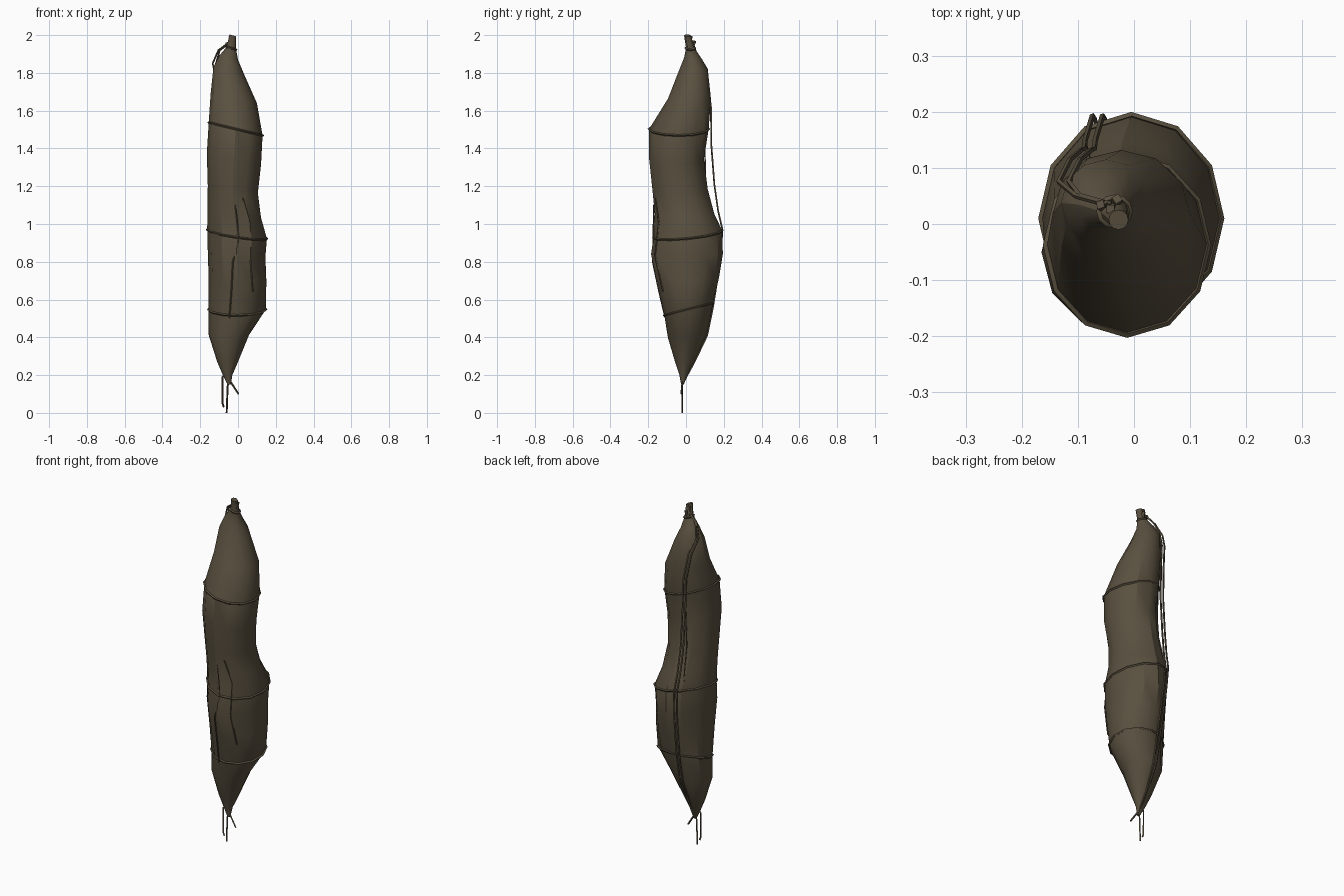
import bpy, bmesh, math
from mathutils import Vector

if "Cube" in bpy.data.objects:
    bpy.data.objects.remove(bpy.data.objects["Cube"])

mat = bpy.data.materials.new("dark brown cloth")
mat.diffuse_color = (0.1, 0.08, 0.05, 1)
mat.use_nodes = True
mat.node_tree.nodes["Principled BSDF"].inputs["Base Color"].default_value = mat.diffuse_color
SIDES = 12

# body sections from top: z, xmin, xmax, ymin, ymax, tilt along x, tilt along y
S = [
    (1.99, -.045, -.010, -.010, .025, -.30, .0),
    (1.92, -.060, -.010, .000, .045, -.30, .0),
    (1.87, -.100, .000, -.010, .080, -.20, .0),
    (1.80, -.130, .030, -.040, .115, -.20, .1),
    (1.66, -.145, .100, -.095, .132, -.20, .0),
    (1.50, -.155, .130, -.195, .120, -.24, .0),
    (1.34, -.165, .122, -.195, .095, -.20, .0),
    (1.18, -.160, .105, -.178, .115, -.15, .0),
    (1.05, -.162, .122, -.165, .150, -.15, .0),
    (.945, -.163, .153, -.172, .192, -.15, .1),
    (.840, -.160, .145, -.185, .195, -.10, .0),
    (.700, -.155, .150, -.155, .175, .0, .1),
    (.545, -.157, .148, -.115, .143, .0, .25),
    (.410, -.155, .058, -.095, .115, .0, .15),
    (.270, -.110, .000, -.058, .045, .0, .0),
    (.200, -.080, -.030, -.035, .010, .0, .0),
    (.150, -.055, -.038, -.026, -.012, .0, .0),
]


def point(s, a, out=0.0):
    z, x0, x1, y0, y1, tx, ty = s
    x = (x0 + x1) / 2 + ((x1 - x0) / 2 + out) * math.cos(a)
    y = (y0 + y1) / 2 + ((y1 - y0) / 2 + out) * math.sin(a)
    return Vector((x, y, z + tx * x + ty * y))


def surface(deg, z, out=0.003):
    for a, b in zip(S, S[1:]):
        if a[0] >= z >= b[0]:
            t = (a[0] - z) / (a[0] - b[0])
            mix = [p + (q - p) * t for p, q in zip(a, b)]
            return point(mix, math.radians(deg), out)


def add(name, mesh, angle=30):
    ob = bpy.data.objects.new(name, mesh)
    bpy.context.collection.objects.link(ob)
    mesh.materials.clear()
    mesh.materials.append(mat)
    bpy.ops.object.select_all(action='DESELECT')
    ob.select_set(True)
    bpy.context.view_layer.objects.active = ob
    bpy.ops.object.shade_smooth_by_angle(angle=math.radians(angle))
    return ob


def tube(name, pts, r=0.005, closed=False):
    cu = bpy.data.curves.new(name + "_path", 'CURVE')
    cu.dimensions = '3D'
    cu.bevel_depth = r
    cu.bevel_resolution = 0
    cu.use_fill_caps = True
    sp = cu.splines.new('POLY')
    sp.points.add(len(pts) - 1)
    for p, co in zip(sp.points, pts):
        p.co = (*co, 1)
    sp.use_cyclic_u = closed
    tmp = bpy.data.objects.new(name + "_path", cu)
    bpy.context.collection.objects.link(tmp)
    bpy.context.view_layer.update()
    mesh = bpy.data.meshes.new_from_object(
        tmp.evaluated_get(bpy.context.evaluated_depsgraph_get()))
    bpy.data.objects.remove(tmp)
    return add(name, mesh)


# wrapped body
bm = bmesh.new()
rings = [[bm.verts.new(point(s, 2 * math.pi * i / SIDES)) for i in range(SIDES)] for s in S]
for a, b in zip(rings, rings[1:]):
    for i in range(SIDES):
        j = (i + 1) % SIDES
        bm.faces.new((a[i], b[i], b[j], a[j]))
bm.faces.new(rings[0])
bm.faces.new(rings[-1][::-1])
bmesh.ops.recalc_face_normals(bm, faces=bm.faces)
me = bpy.data.meshes.new("wrapped_body")
bm.to_mesh(me)
bm.free()
add("wrapped_body", me, 31)

# binding cords around the body and the neck
for name, k in (("upper", 5), ("middle", 9), ("lower", 12), ("neck", 1)):
    tube(name + "_binding",
         [point(S[k], 2 * math.pi * i / SIDES, .002) for i in range(SIDES)], .006, True)

# pair of cords hanging down the back
back = [(-.045, .035, 1.96), (-.10, .05, 1.92), (-.125, .075, 1.85), (-.105, .115, 1.76),
        (-.085, .132, 1.62), (-.08, .134, 1.42), (-.078, .15, 1.21), (-.072, .17, 1.07),
        (-.065, .193, .97), (-.06, .185, .85), (-.055, .165, .70), (-.05, .143, .56),
        (-.05, .112, .41), (-.052, .045, .27), (-.045, -.015, .16)]
for n, dx in (("left", -.009), ("right", .009)):
    tube("back_cord_" + n, [(x + dx * (1 if 1.9 > z > .3 else .4), y, z) for x, y, z in back], .005)

# gathered cloth ends at the top
for i, (dx, dy, z) in enumerate(((-.012, .012, 1.995), (.0, .03, 1.97), (-.03, .02, 1.96))):
    tube("top_end_%d" % i, [(-.035, .02, 1.90), (-.03 + dx, .015 + dy, z)], .010)

# folds in the cloth
folds = {
    "front_fold": ((-86, 1.10), (-86, .94), (-98, .80), (-102, .66), (-104, .53)),
    "right_fold": ((-68, 1.14), (-58, 1.02), (-62, .84), (-58, .66)),
    "back_fold": ((110, 1.42), (112, 1.2), (120, 1.0)),
}
for name, pts in folds.items():
    tube(name, [surface(d, z, .001) for d, z in pts], .004)

# loose strings at the bottom
for i, path in enumerate((
        ((-.05, -.02, .22), (-.082, -.02, .19), (-.082, -.02, .05), (-.075, -.02, .03)),
        ((-.045, -.02, .20), (-.055, -.02, .14), (-.06, -.02, .0)),
        ((-.05, -.02, .18), (-.03, -.02, .15), (.003, -.025, .10)))):
    tube("bottom_string_%d" % i, path, .005)
